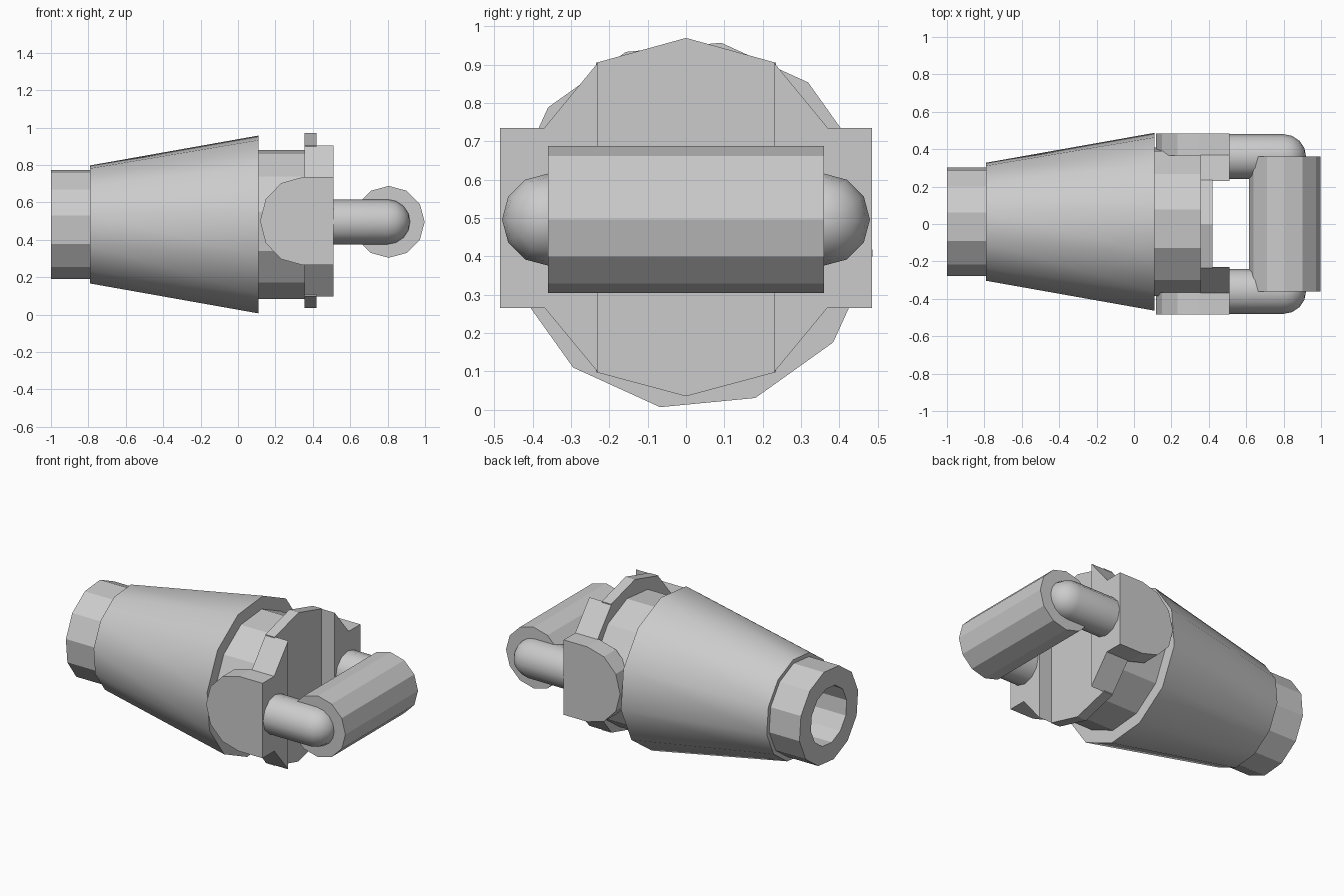
import bpy, bmesh
from math import sin, cos, radians, pi

cube = bpy.data.objects.get("Cube")
if cube:
    bpy.data.objects.remove(cube, do_unlink=True)

GREY = bpy.data.materials.new("plain grey")
GREY.use_nodes = True
GREY.diffuse_color = (0.6, 0.6, 0.6, 1)
GREY.node_tree.nodes["Principled BSDF"].inputs["Base Color"].default_value = (0.6, 0.6, 0.6, 1)


def finish(name, bm, smooth_angle=None):
    bmesh.ops.remove_doubles(bm, verts=bm.verts, dist=1e-5)
    bmesh.ops.recalc_face_normals(bm, faces=bm.faces)
    mesh = bpy.data.meshes.new(name)
    bm.to_mesh(mesh)
    bm.free()
    mesh.materials.append(GREY)
    obj = bpy.data.objects.new(name, mesh)
    bpy.context.collection.objects.link(obj)
    if smooth_angle:
        bpy.ops.object.select_all(action="DESELECT")
        obj.select_set(True)
        bpy.context.view_layer.objects.active = obj
        bpy.ops.object.shade_smooth_by_angle(angle=radians(smooth_angle))
    return obj


def lathe(name, profile, place, turn=0, sides=12, smooth_angle=None):
    """Revolve (along, radius) points; place maps along, u, v to x, y, z."""
    bm = bmesh.new()
    rings = []
    for along, r in profile:
        if r == 0:
            rings.append([bm.verts.new(place(along, 0, 0))] * sides)
            continue
        angles = [radians(turn) + 2 * pi * i / sides for i in range(sides)]
        rings.append([bm.verts.new(place(along, r * cos(a), r * sin(a))) for a in angles])
    for a, b in zip(rings, rings[1:]):
        for i in range(sides):
            j = (i + 1) % sides
            corners = list(dict.fromkeys((a[i], a[j], b[j], b[i])))
            bm.faces.new(corners)
    return finish(name, bm, smooth_angle)


def prism(name, outline, start, end, place):
    """Extrude a flat outline between two positions."""
    bm = bmesh.new()
    a = [bm.verts.new(place(start, u, v)) for u, v in outline]
    b = [bm.verts.new(place(end, u, v)) for u, v in outline]
    bm.faces.new(a)
    bm.faces.new(b)
    for i in range(len(a)):
        j = (i + 1) % len(a)
        bm.faces.new((a[i], a[j], b[j], b[i]))
    return finish(name, bm)


def body_axis(x, u, v):
    return (x, 0.012 + u, 0.482 + v)


def along_x(x, y, z):
    return (x, y, z)


def along_y(y, x, z):
    return (x, y, z)


# Hollow rear tube, tapered body and front neck
TURN = 20.5
lathe("rear_tube", [(-0.3, 0), (-0.3, 0.18), (-1, 0.18), (-1, 0.295), (-0.75, 0.295)],
      body_axis, TURN)
lathe("tapered_body", [(-0.79, 0.29), (-0.79, 0.32), (0.11, 0.482), (0.11, 0.39)],
      body_axis, TURN, smooth_angle=35)
lathe("front_neck", [(0.1, 0.403), (0.355, 0.403), (0.355, 0)], body_axis, TURN)

# Recessed middle plate with shallow peaks
prism("middle_plate", [(0, 0.97), (0.235, 0.905), (0.235, 0.098),
                       (0, 0.035), (-0.235, 0.098), (-0.235, 0.905)], 0.355, 0.42, along_x)

# Rounded ear outline, from the front edge round the back
ear = [(0.51, 0.265), (0.51, 0.735)]
for step in range(7):
    a = pi / 2 + pi * step / 6
    ear.append((0.345 + 0.227 * cos(a), 0.5 + 0.235 * sin(a)))

# Capsule-shaped pin profile
PIN = 0.12
pin = [(0.45, 0), (0.45, PIN)]
for step in range(5):
    a = pi / 2 * step / 4
    pin.append((0.80 + PIN * sin(a), PIN * cos(a) if step < 4 else 0))

# Cheek, ear and pin on each side
for side, s in (("left", 1), ("right", -1)):
    prism(side + "_cheek", [(s * 0.23, 0.905), (s * 0.37, 0.735),
                            (s * 0.37, 0.267), (s * 0.23, 0.098)], 0.355, 0.51, along_x)
    prism(side + "_ear", ear, s * 0.365, s * 0.485, along_y)
    lathe(side + "_pin", pin, lambda x, u, v: (x, s * 0.36 + u, 0.496 + v), smooth_angle=40)

# Cross roller carried by the pins
lathe("roller", [(-0.36, 0), (-0.36, 0.192), (0.36, 0.192), (0.36, 0)],
      lambda y, u, v: (0.806 + u, y, 0.496 + v))
